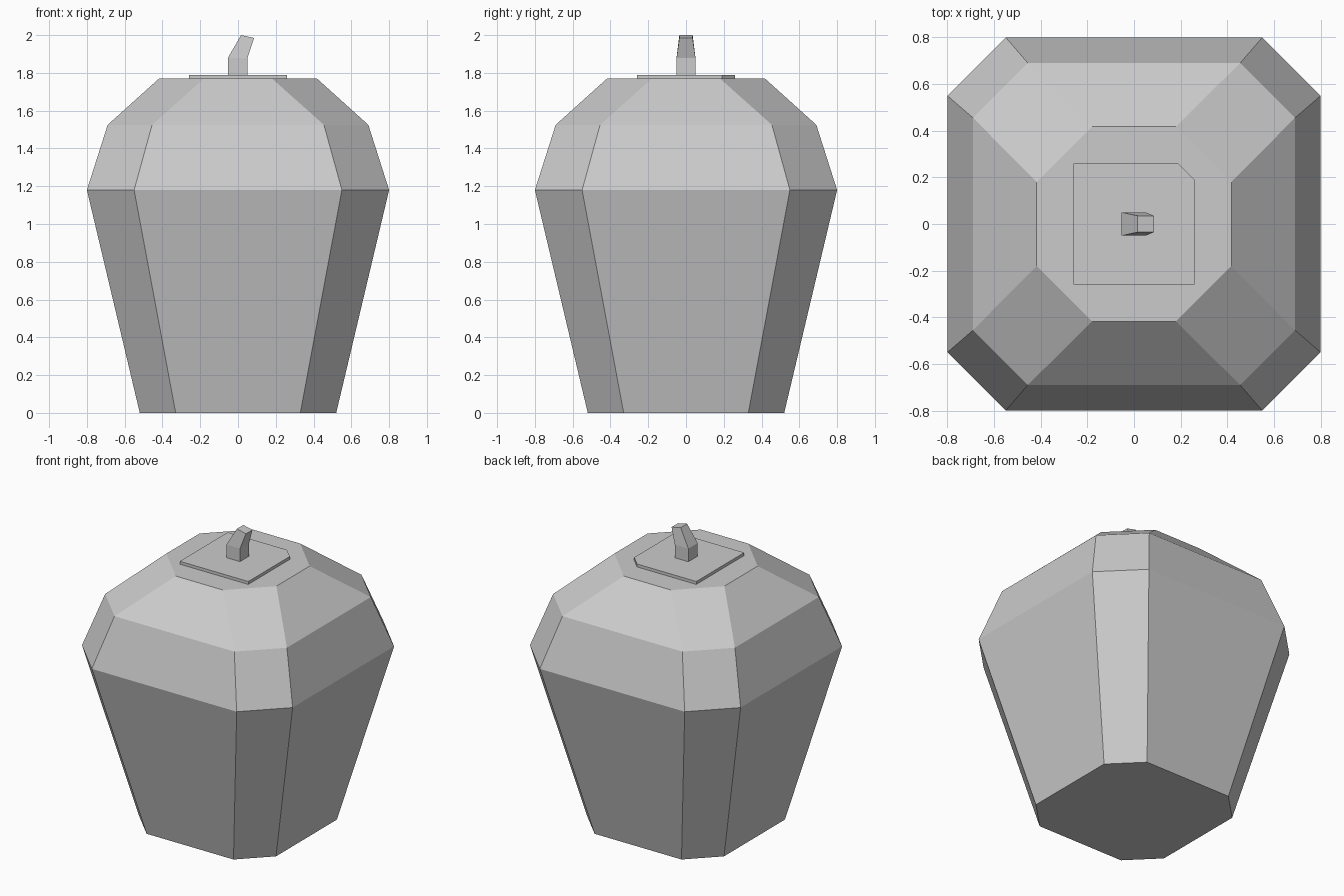
import bpy
import bmesh

cube = bpy.data.objects.get("Cube")
if cube:
    bpy.data.objects.remove(cube, do_unlink=True)

grey = bpy.data.materials.new("light grey")
grey.use_nodes = True
colour = (0.6, 0.6, 0.6, 1)
grey.diffuse_color = colour
grey.node_tree.nodes["Principled BSDF"].inputs["Base Color"].default_value = colour


def loft(name, rings):
    """Join a stack of matching rings into a closed, flat-shaded solid."""
    bm = bmesh.new()
    loops = [[bm.verts.new(p) for p in ring] for ring in rings]
    bm.faces.new(loops[0][::-1])
    bm.faces.new(loops[-1])
    n = len(loops[0])
    for low, high in zip(loops, loops[1:]):
        for i in range(n):
            j = (i + 1) % n
            bm.faces.new((low[i], low[j], high[j], high[i]))
    bmesh.ops.recalc_face_normals(bm, faces=bm.faces)
    mesh = bpy.data.meshes.new(name)
    bm.to_mesh(mesh)
    bm.free()
    mesh.materials.append(grey)
    obj = bpy.data.objects.new(name, mesh)
    bpy.context.collection.objects.link(obj)
    return obj


def octagon(w, f, z):
    """Square of half-width w with corners cut back to f."""
    return [(w, -f, z), (w, f, z), (f, w, z), (-f, w, z),
            (-w, f, z), (-w, -f, z), (-f, -w, z), (f, -w, z)]


def plate_ring(w, f, z):
    """Square with only the back left corner cut."""
    return [(w, -w, z), (w, f, z), (f, w, z), (-w, w, z), (-w, -w, z)]


def stem_ring(x0, x1, d, z0, z1):
    return [(x0, -d, z0), (x1, -d, z1), (x1, d, z1), (x0, d, z0)]


# Faceted jar body: half-width, half flat, height
profile = [(0.52, 0.33, 0), (0.80, 0.55, 1.18),
           (0.69, 0.455, 1.525), (0.418, 0.18, 1.77)]
loft("body", [octagon(*p) for p in profile])

# Thin lid plate
loft("lid_plate", [plate_ring(0.26, 0.19, z) for z in (1.768, 1.79)])

# Bent stem
loft("stem", [stem_ring(-0.053, 0.05, 0.05, 1.785, 1.785),
              stem_ring(-0.053, 0.05, 0.05, 1.88, 1.88),
              stem_ring(0.016, 0.085, 0.035, 2.0, 1.985)])
